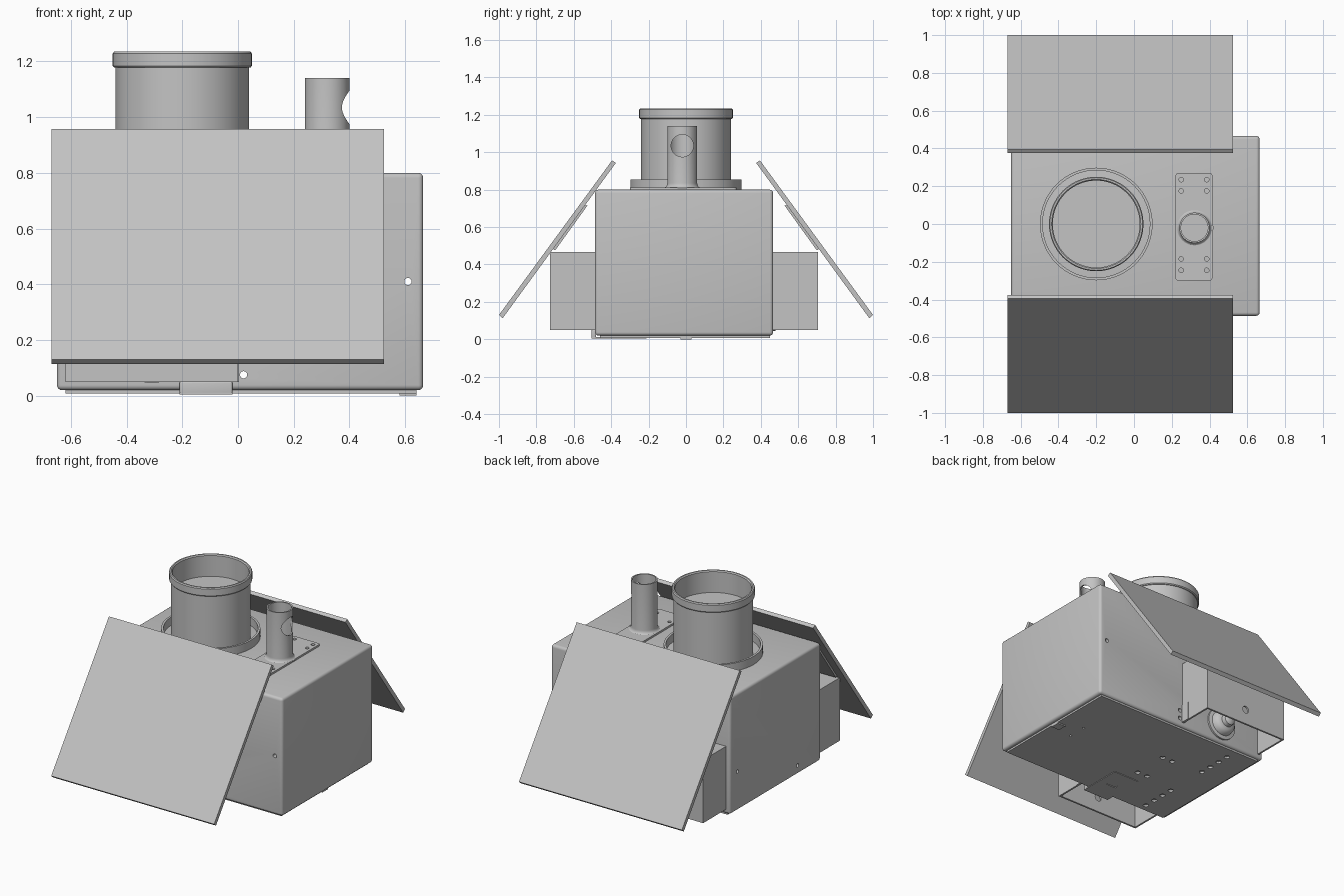
import bpy, bmesh, math
from mathutils import Matrix, Vector

cube = bpy.data.objects.get("Cube")
if cube:
    bpy.data.objects.remove(cube, do_unlink=True)

GREY = (0.55, 0.55, 0.55, 1)
metal = bpy.data.materials.new("light grey metal")
metal.diffuse_color = GREY
metal.use_nodes = True
metal.node_tree.nodes["Principled BSDF"].inputs["Base Color"].default_value = GREY


def finish(name, bm):
    bmesh.ops.recalc_face_normals(bm, faces=bm.faces)
    mesh = bpy.data.meshes.new(name)
    bm.to_mesh(mesh)
    bm.free()
    mesh.materials.append(metal)
    ob = bpy.data.objects.new(name, mesh)
    bpy.context.collection.objects.link(ob)
    return ob


def smooth(ob):
    bpy.ops.object.select_all(action='DESELECT')
    bpy.context.view_layer.objects.active = ob
    ob.select_set(True)
    bpy.ops.object.shade_smooth_by_angle(angle=math.radians(35))


def box(name, x, y, z, bevel=0, upright=False):
    """Box from ranges, optionally rounded (upright: only the vertical edges)."""
    bm = bmesh.new()
    bmesh.ops.create_cube(bm, size=1)
    lo, hi = (Vector(v) for v in zip(*(sorted(r) for r in (x, y, z))))
    for v in bm.verts:
        v.co = [a + (b - a) * (c + 0.5) for a, b, c in zip(lo, hi, v.co)]
    if bevel:
        edges = [e for e in bm.edges
                 if not upright or abs(e.verts[0].co.z - e.verts[1].co.z) > 1e-4]
        bmesh.ops.bevel(bm, geom=edges, offset=bevel, segments=4, profile=0.5, affect='EDGES')
    ob = finish(name, bm)
    if bevel:
        smooth(ob)
    return ob


def lathe(name, profile, matrix, closed=False):
    """Revolve (radius, height) points around the local z axis."""
    bm = bmesh.new()
    vs = [bm.verts.new((r, 0, h)) for r, h in profile]
    pairs = list(zip(vs, vs[1:])) + ([(vs[-1], vs[0])] if closed else [])
    edges = [bm.edges.new(p) for p in pairs]
    bmesh.ops.spin(bm, geom=vs + edges, axis=(0, 0, 1), cent=(0, 0, 0),
                   angle=math.tau, steps=64, use_duplicate=False)
    bmesh.ops.remove_doubles(bm, verts=bm.verts, dist=1e-5)
    bm.transform(matrix)
    ob = finish(name, bm)
    smooth(ob)
    return ob


def at(x, y, z):
    return Matrix.Translation((x, y, z))


def drill(ob, holes):
    """Cut round holes given as (centre, axis, radius, length)."""
    bm = bmesh.new()
    for c, axis, r, length in holes:
        turn = Vector(axis).to_track_quat('Z', 'Y').to_matrix().to_4x4()
        bmesh.ops.create_cone(bm, cap_ends=True, segments=24, radius1=r, radius2=r,
                              depth=length, matrix=at(*c) @ turn)
    cut(ob, finish("cutter", bm))


def cut(ob, cutter):
    cutter.hide_render = True
    mod = ob.modifiers.new("cut", 'BOOLEAN')
    mod.object, mod.operation, mod.solver = cutter, 'DIFFERENCE', 'EXACT'
    bpy.context.view_layer.objects.active = ob
    bpy.ops.object.modifier_apply(modifier=mod.name)
    bpy.data.objects.remove(cutter, do_unlink=True)
    smooth(ob)


X, Y, Z = (1, 0, 0), (0, 1, 0), (0, 0, 1)
MID = -0.01          # centre line of the housing in y
HALF = 0.476         # half depth of the housing

# Housing with small through holes
housing = box("housing", (-0.65, 0.665), (MID - HALF, MID + HALF), (0.02, 0.8), 0.018)
drill(housing, [((0.61, 0, 0.41), Y, 0.013, 2), ((0.02, 0, 0.075), Y, 0.013, 2),
                ((0.02, 0, 0.13), Y, 0.013, 2),
                ((-0.65, 0.39, 0.28), X, 0.012, 0.06), ((-0.65, -0.24, 0.08), X, 0.012, 0.06)])

# Bottom cover with rows of holes
cover = box("bottom_cover", (-0.62, 0.64), (-0.46, 0.45), (0.008, 0.03))
spots = [(-0.44, s * (0.15 + 0.08 * i) - 0.02) for s in (-1, 1) for i in range(4)]
spots += [(x, y) for x in (-0.14, -0.215) for y in (-0.13, 0.11)]
drill(cover, [((x, y, 0), Z, 0.017, 0.04) for x, y in spots]
      + [((0.47, y, 0), Z, 0.008, 0.04) for y in (-0.05, 0.075)])
box("cover_latch", (0.58, 0.64), (-0.03, 0.03), (0, 0.01))

# Clip wrapped round the front bottom edge
clip = box("clip_plate", (-0.21, -0.02), (-0.505, -0.21), (0.004, 0.012))
cut(clip, box("slot", (-0.15, -0.08), (-0.36, -0.335), (-0.1, 0.1)))
box("clip_lip", (-0.21, -0.02), (-0.505, -0.48), (0.006, 0.052), 0.007)

# Large duct collar, its rim, flap and base ring
duct = at(-0.2, 0, 0)
lathe("duct_collar", [(0.24, 0.8), (0.24, 1.178), (0.245, 1.178), (0.25, 1.184), (0.25, 1.228),
                      (0.245, 1.235), (0.236, 1.235), (0.23, 1.228), (0.23, 0.8)], duct, True)
lathe("duct_flap", [(0, 1.08), (0.232, 1.08), (0.232, 1.09), (0, 1.09)], duct)
lathe("duct_base_ring", [(0.298, 0.795), (0.298, 0.855), (0.284, 0.855), (0.284, 0.795)], duct, True)

# Small pipe on its mounting plate
plate = box("pipe_plate", (0.22, 0.415), (-0.3, 0.27), (0.797, 0.812), 0.015, True)
drill(plate, [((x, y, 0.81), Z, 0.012, 0.02) for x in (0.25, 0.385)
              for y in (0.235, 0.175, -0.185, -0.245)])
flare = [(0.08 + 0.02 * (1 - math.sin(a)), 0.835 - 0.025 * math.cos(a))
         for a in (math.pi / 2 * i / 5 for i in range(6))]
pipe = lathe("pipe", flare + [(0.08, 1.14), (0.071, 1.14), (0.071, 0.81)], at(0.32, -0.02, 0), True)
drill(pipe, [((0.42, -0.02, 1.035), X, 0.06, 0.2)])

# Front and back: lamp box, lamp, tab and slanted panel
for side, s in (("front", -1), ("back", 1)):
    wall, outer = MID + s * (HALF - 0.002), MID + s * 0.716
    lamp_box = box(side + "_lamp_box", (-0.62, 0), (wall, outer), (0.05, 0.468))
    cut(lamp_box, box("hollow", (-0.608, -0.012), (wall - s * 0.05, outer - s * 0.012), (0, 0.456)))
    drill(lamp_box, [((-0.31, outer, 0.15), Y, 0.024, 0.1)])
    lathe(side + "_lamp", [(0, 0), (0.105, 0), (0.105, 0.014), (0.082, 0.018), (0.076, 0.045),
                           (0.06, 0.06), (0.042, 0.064), (0.038, 0.09), (0.025, 0.1), (0, 0.103)],
          at(-0.31, wall, 0.15) @ Matrix.Rotation(-s * math.pi / 2, 4, 'X'))
    box(side + "_tab", (-0.005, 0.004), (wall, MID + s * 0.535), (0.05, 0.17))

    # Panel: a slanted strip with a thin backing plate underneath
    for name, xs, path in (
            ("panel", (-0.67, 0.525), ((0.375, 0.943), (0.395, 0.957), (1.0, 0.13), (0.98, 0.113))),
            ("panel_backing", (-0.61, -0.01), ((0.527, 0.715), (0.54, 0.719), (0.712, 0.483), (0.7, 0.475)))):
        bm = bmesh.new()
        face = bm.faces.new([bm.verts.new((xs[0], s * y, z)) for y, z in path])
        new = bmesh.ops.extrude_face_region(bm, geom=[face])["geom"]
        bmesh.ops.translate(bm, vec=(xs[1] - xs[0], 0, 0),
                            verts=[v for v in new if isinstance(v, bmesh.types.BMVert)])
        finish(side + "_" + name, bm)
